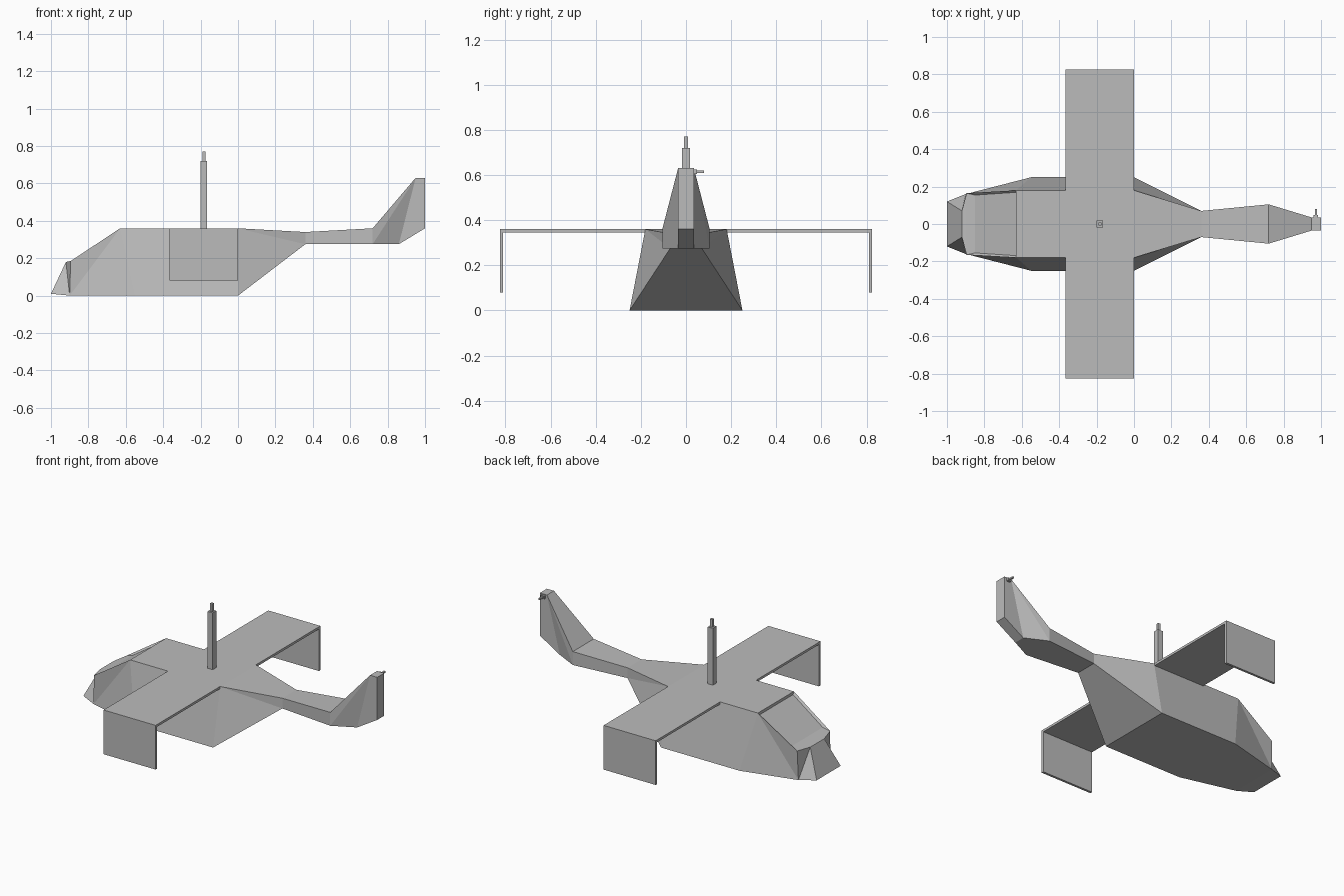
import bpy, bmesh
from mathutils import Vector

cube = bpy.data.objects.get("Cube")
if cube:
    bpy.data.objects.remove(cube, do_unlink=True)

grey = bpy.data.materials.new("plain grey")
grey.use_nodes = True
grey.diffuse_color = (0.5, 0.5, 0.5, 1)
grey.node_tree.nodes["Principled BSDF"].inputs["Base Color"].default_value = (0.5, 0.5, 0.5, 1)


def finish(name, bm):
    mesh = bpy.data.meshes.new(name)
    bm.to_mesh(mesh)
    bm.free()
    mesh.materials.append(grey)
    obj = bpy.data.objects.new(name, mesh)
    bpy.context.collection.objects.link(obj)
    return obj


def box(name, low, high):
    low, high = Vector(low), Vector(high)
    bm = bmesh.new()
    bmesh.ops.create_cube(bm, size=1)
    for v in bm.verts:
        v.co = (low + high) / 2 + v.co * (high - low)
    return finish(name, bm)


# Fuselage corners on one side; the other side is mirrored across y
half = {
    "chin": (-1, 0.12, 0.01), "brow": (-0.92, 0.07, 0.18),
    "cheek_low": (-0.9, 0.16, 0), "cheek_top": (-0.895, 0.165, 0.185),
    "roof_front": (-0.63, 0.18, 0.36), "belly_front": (-0.55, 0.25, 0),
    "roof_back": (0, 0.18, 0.36), "belly_back": (0, 0.25, 0),
    "boom_top": (0.36, 0.07, 0.34), "boom_low": (0.36, 0.07, 0.275),
    "root_top": (0.72, 0.105, 0.36), "root_low": (0.72, 0.105, 0.275),
    "heel": (0.86, 0.035, 0.275), "fin_low": (1, 0.035, 0.36),
    "fin_back": (1, 0.035, 0.63), "fin_front": (0.95, 0.035, 0.63),
}
side_faces = [
    "chin cheek_low brow", "cheek_low cheek_top brow",
    "cheek_low roof_front cheek_top", "cheek_low belly_front roof_front",
    "belly_front belly_back roof_back roof_front",
    "belly_back boom_low roof_back", "boom_low boom_top roof_back",
    "boom_low root_low root_top boom_top",
    "root_low fin_front root_top", "root_low heel fin_front",
    "heel fin_low fin_back fin_front",
]
# Loop of corners around the centre; each neighbouring pair spans the width
loop = ("chin brow cheek_top roof_front roof_back boom_top root_top fin_front "
        "fin_back fin_low heel root_low boom_low belly_back belly_front "
        "cheek_low chin").split()

bm = bmesh.new()
left = {k: bm.verts.new(p) for k, p in half.items()}
right = {k: bm.verts.new((x, -y, z)) for k, (x, y, z) in half.items()}
for names in side_faces:
    keys = names.split()
    bm.faces.new([left[k] for k in keys])
    bm.faces.new([right[k] for k in reversed(keys)])
windshield = None
for a, b in zip(loop, loop[1:]):
    face = bm.faces.new((left[a], left[b], right[b], right[a]))
    if a == "cheek_top":
        windshield = face
bmesh.ops.recalc_face_normals(bm, faces=bm.faces[:])

# Recessed windshield with a deeper lower sill
bmesh.ops.inset_individual(bm, faces=[windshield], thickness=0.015, depth=-0.012)
slope = (Vector(half["roof_front"]) - Vector(half["cheek_top"])).normalized()
for v in windshield.verts:
    if v.co.z < 0.27:
        v.co += Vector((slope.x, 0, slope.z)) * 0.035
finish("fuselage", bm)

# Wings with drooping end plates
for name, s in (("back", 1), ("front", -1)):
    y0, y1, y2 = (s * y for y in (0.18, 0.81, 0.825))
    box(name + "_wing", (-0.365, min(y0, y1), 0.345), (0, max(y0, y1), 0.36))
    box(name + "_end_plate", (-0.365, min(y1, y2), 0.08), (0, max(y1, y2), 0.36))

# Rotor mast and its tip
for name, r, z0, z1 in (("mast", 0.018, 0.35, 0.72), ("mast_tip", 0.008, 0.72, 0.77)):
    box(name, (-0.183 - r, -r, z0), (-0.183 + r, r, z1))

# Tail rotor hub and shaft
box("tail_hub", (0.96, 0.03, 0.605), (0.985, 0.048, 0.625))
box("tail_shaft", (0.967, 0.048, 0.61), (0.978, 0.08, 0.62))
